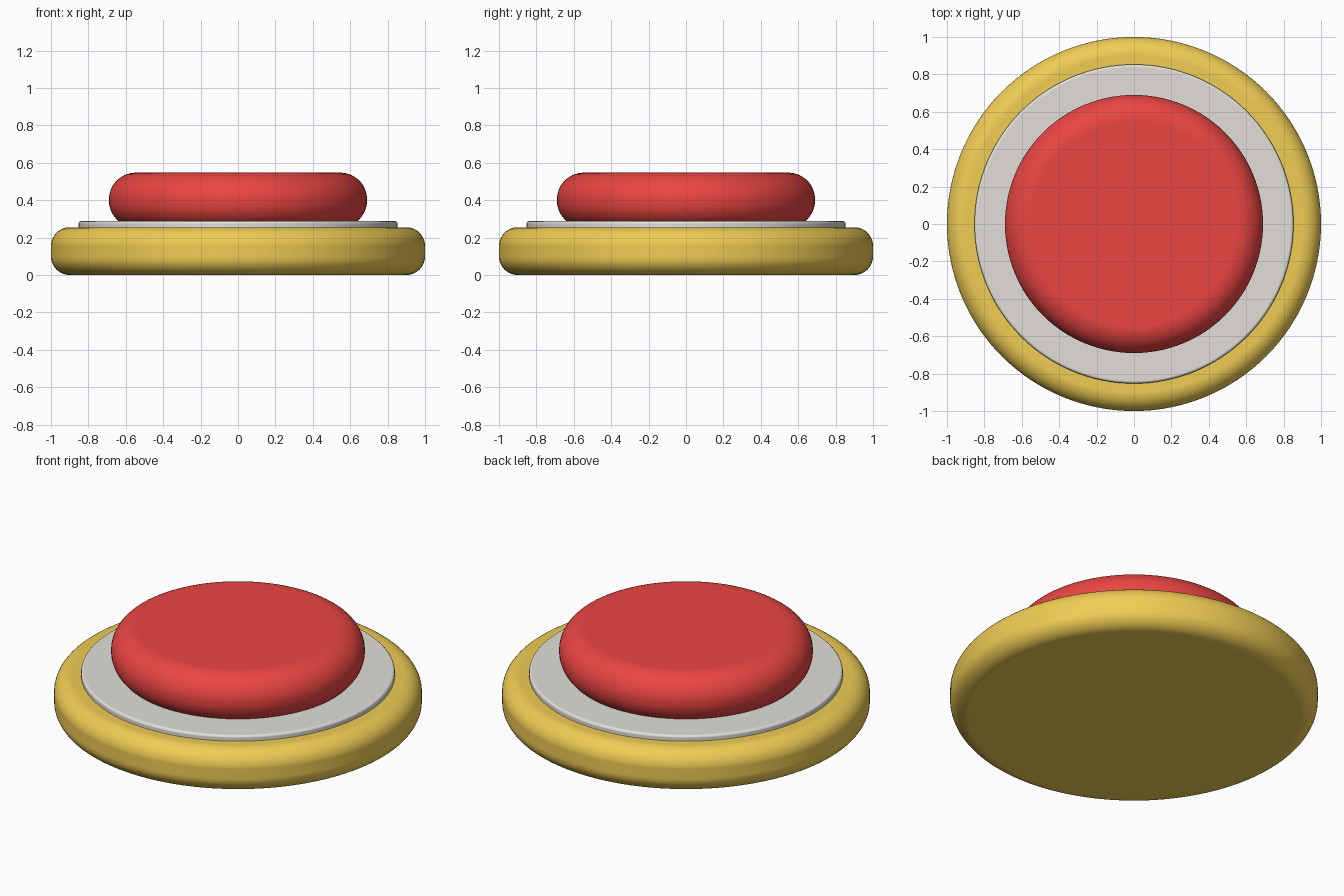
import bpy

if "Cube" in bpy.data.objects:
    bpy.data.objects.remove(bpy.data.objects["Cube"])


def disc(name, radius, z0, z1, bevel, color, segments):
    """Round disc from z0 to z1 with rounded rims."""
    bpy.ops.mesh.primitive_cylinder_add(vertices=128, radius=radius, depth=z1 - z0,
                                        location=(0, 0, (z0 + z1) / 2))
    ob = bpy.context.object
    ob.name = name
    bpy.ops.object.shade_smooth()
    mod = ob.modifiers.new("rounded_rim", 'BEVEL')
    mod.width = bevel
    mod.segments = segments
    mod.limit_method = 'ANGLE'
    mod.harden_normals = True
    mat = bpy.data.materials.new(name + "_colour")
    mat.diffuse_color = (*color, 1)
    mat.use_nodes = True
    mat.node_tree.nodes["Principled BSDF"].inputs["Base Color"].default_value = mat.diffuse_color
    ob.data.materials.append(mat)
    return ob


# Yellow housing
disc("base", 1.0, 0.0, 0.255, 0.1, (0.87, 0.61, 0.09), 10)
# Thin pale collar on the housing
disc("collar", 0.853, 0.21, 0.288, 0.015, (0.76, 0.74, 0.69), 3)
# Fully rounded red push cap, sunk slightly into the collar
disc("push_cap", 0.69, 0.255, 0.547, 0.143, (0.82, 0.06, 0.055), 14)
